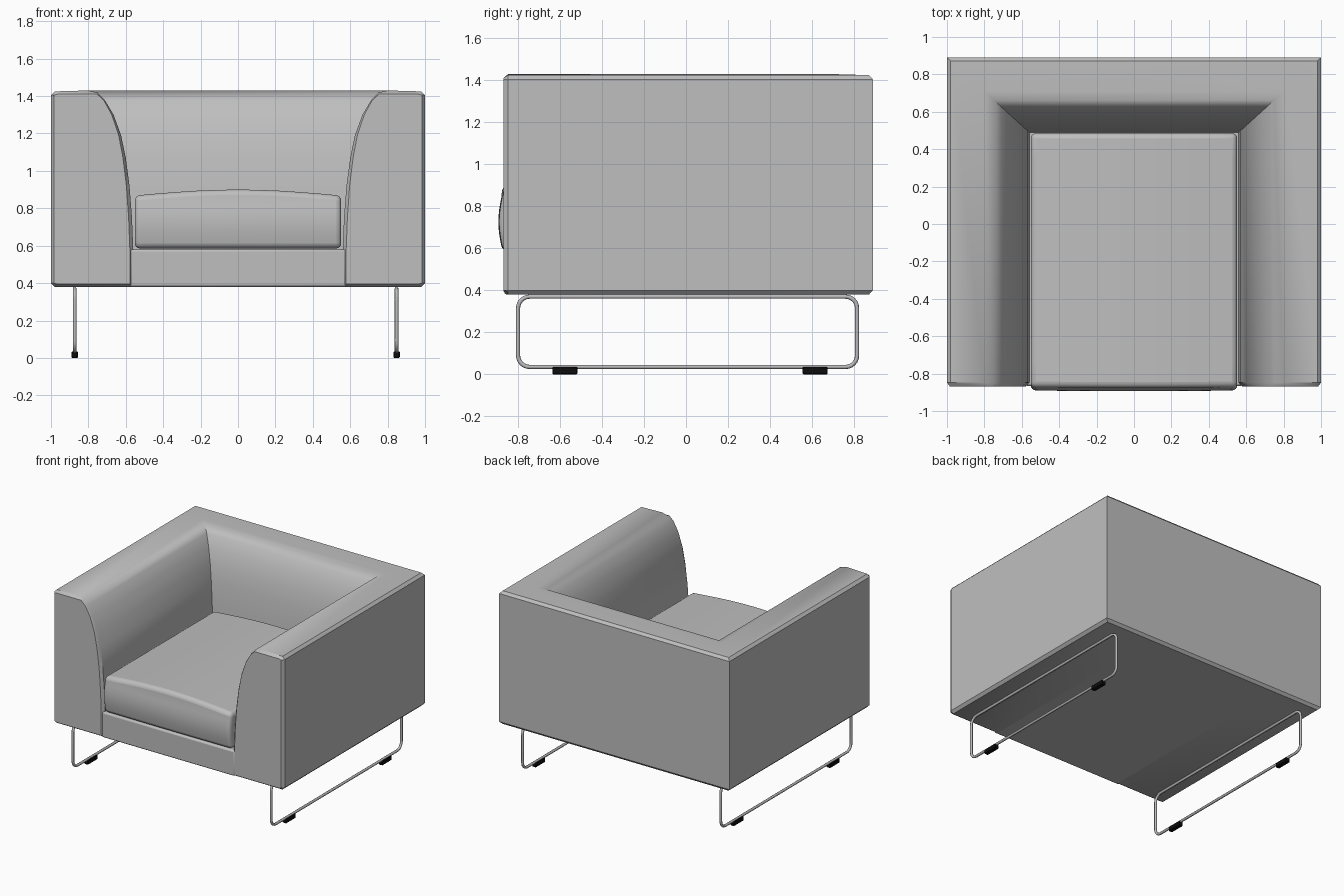
import bpy, bmesh, math
from mathutils import Vector

cube = bpy.data.objects.get("Cube")
if cube:
    bpy.data.objects.remove(cube)


def material(name, value, rough=0.6):
    m = bpy.data.materials.new(name)
    m.use_nodes = True
    m.diffuse_color = (value, value, value, 1)
    bsdf = m.node_tree.nodes["Principled BSDF"]
    bsdf.inputs["Base Color"].default_value = (value, value, value, 1)
    bsdf.inputs["Roughness"].default_value = rough
    return m


FABRIC = material("grey upholstery", 0.52)
STEEL = material("steel grey", 0.50, 0.4)
RUBBER = material("black rubber", 0.004)


def finish(name, bm, mat, bevel=0, segments=3, angle=35):
    bmesh.ops.recalc_face_normals(bm, faces=bm.faces)
    mesh = bpy.data.meshes.new(name)
    bm.to_mesh(mesh)
    bm.free()
    mesh.materials.append(mat)
    ob = bpy.data.objects.new(name, mesh)
    bpy.context.collection.objects.link(ob)
    if bevel:
        mod = ob.modifiers.new("soft edges", "BEVEL")
        mod.width, mod.segments = bevel, segments
        mod.limit_method, mod.angle_limit = "ANGLE", math.radians(50)
    bpy.ops.object.select_all(action="DESELECT")
    ob.select_set(True)
    bpy.context.view_layer.objects.active = ob
    bpy.ops.object.shade_smooth_by_angle(angle=math.radians(angle))
    return ob


def box(bm, lo, hi):
    lo, hi = Vector(lo), Vector(hi)
    verts = bmesh.ops.create_cube(bm, size=1)["verts"]
    for v in verts:
        v.co = (lo + hi) / 2 + v.co * (hi - lo)


# Arms and back: one padded profile (depth, height) swept in a mitred U
PROFILE = [(0.02, 0.38), (0, 0.40), (0, 1.405), (0.02, 1.425), (0.2, 1.43),
           (0.25, 1.418), (0.29, 1.375), (0.335, 1.3), (0.375, 1.19), (0.4, 1.07),
           (0.42, 0.92), (0.433, 0.75), (0.44, 0.58), (0.44, 0.38)]
FRONT, REAR = -0.87, 0.89


def section(bm, kind, side):
    ring = []
    for d, z in PROFILE:
        y = REAR - d * 0.91
        if kind == "front":          # front cap is drawn in for a soft edge
            d = 0.21 + (d - 0.21) * 0.92
            z = min(z, 1.41) if z > 0.5 else max(z, 0.395)
            y = FRONT
        elif kind == "edge":
            y = FRONT + 0.022
        ring.append(bm.verts.new((side * (1 - d), y, z)))
    return ring


bm = bmesh.new()
rings = [section(bm, k, s) for k, s in
         (("front", 1), ("edge", 1), ("corner", 1), ("corner", -1), ("edge", -1), ("front", -1))]
for a, b in zip(rings, rings[1:]):
    for i in range(len(a)):
        j = (i + 1) % len(a)
        bm.faces.new((a[i], a[j], b[j], b[i]))
bm.faces.new(rings[0])
bm.faces.new(rings[-1])
finish("arms_and_back", bm, FABRIC)

# Seat base with its front rail
bm = bmesh.new()
box(bm, (-0.58, FRONT + 0.004, 0.38), (0.58, 0.52, 0.58))
finish("seat_base", bm, FABRIC, 0.012, 2)

# Seat cushion: subdivided box with crowned top and puffed front
bm = bmesh.new()
box(bm, (-0.552, -0.87, 0.585), (0.552, 0.485, 0.868))
bmesh.ops.subdivide_edges(bm, edges=bm.edges, cuts=9, use_grid_fill=True)
for v in bm.verts:
    across = math.cos(v.co.x / 0.552 * math.pi / 2)
    height = (v.co.z - 0.585) / 0.283
    if v.co.y < -0.86:
        v.co.y -= 0.02 * math.sin(height * math.pi) + 0.004 * across
    if height > 0.99:
        v.co.z += 0.032 * across
finish("seat_cushion", bm, FABRIC, 0.035, 4)

# Sled legs: rounded wire loops, each standing on two rubber pads
for side, x in (("left", 0.848), ("right", -0.873)):
    curve = bpy.data.curves.new(side + "_sled_leg", "CURVE")
    curve.dimensions = "3D"
    curve.bevel_depth, curve.bevel_resolution = 0.01, 2
    radius = 0.055
    points = []
    for cy, cz, start in ((0.815, 0.37, 0), (-0.8, 0.37, 90), (-0.8, 0.035, 180), (0.815, 0.035, 270)):
        sy, sz = (1 if cy > 0 else -1), (1 if cz > 0.2 else -1)
        for k in range(7):
            a = math.radians(start + 15 * k)
            points.append((x, cy - sy * radius + radius * math.cos(a),
                           cz - sz * radius + radius * math.sin(a)))
    spline = curve.splines.new("POLY")
    spline.points.add(len(points) - 1)
    for p, co in zip(spline.points, points):
        p.co = (*co, 1)
    spline.use_cyclic_u = True
    curve.materials.append(STEEL)
    leg = bpy.data.objects.new(side + "_sled_leg", curve)
    bpy.context.collection.objects.link(leg)

    for end, y in (("front", -0.577), ("rear", 0.615)):
        bm = bmesh.new()
        box(bm, (x - 0.017, y - 0.06, 0), (x + 0.017, y + 0.06, 0.035))
        finish(f"{side}_{end}_foot_pad", bm, RUBBER, 0.004, 1)
